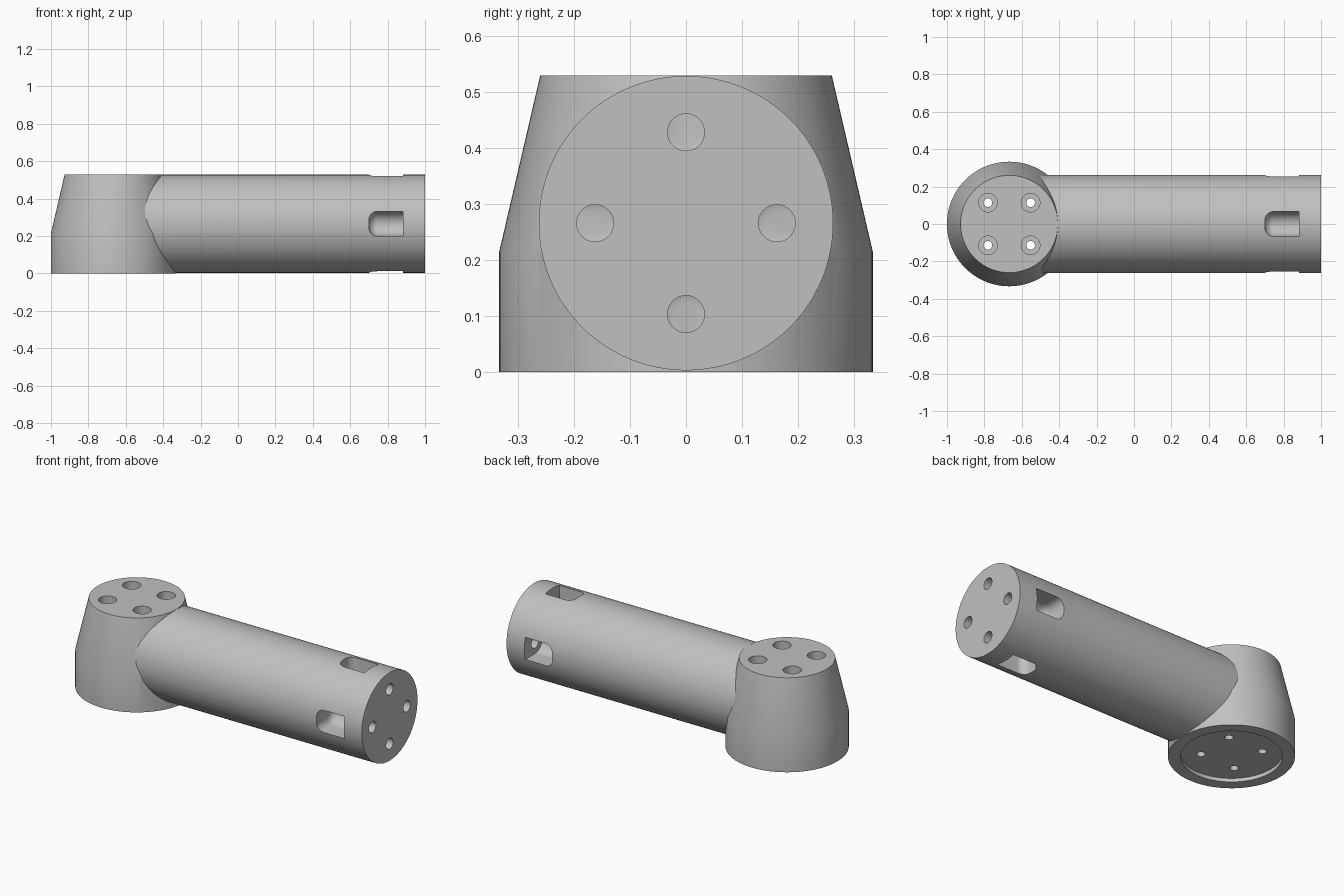
import bpy, bmesh
from math import radians, pi, sin, cos
from mathutils import Matrix

cube = bpy.data.objects.get("Cube")
if cube:
    bpy.data.objects.remove(cube, do_unlink=True)

HUB_X, HUB_R, HUB_TOP_R, HUB_H = -0.667, 0.333, 0.26, 0.529
TUBE_R, TUBE_Z, BOLT_R = 0.2625, 0.2655, 0.162

grey = bpy.data.materials.new("light_grey")
grey.use_nodes = True
colour = (0.53, 0.53, 0.53, 1)
grey.diffuse_color = colour
grey.node_tree.nodes["Principled BSDF"].inputs["Base Color"].default_value = colour


def add_object(name, bm):
    bmesh.ops.recalc_face_normals(bm, faces=bm.faces)
    mesh = bpy.data.meshes.new(name)
    bm.to_mesh(mesh)
    bm.free()
    mesh.materials.append(grey)
    obj = bpy.data.objects.new(name, mesh)
    bpy.context.collection.objects.link(obj)
    return obj


def lathe(name, profile, matrix, segments=64):
    """Closed solid from (radius, height) pairs, turned about local z."""
    bm = bmesh.new()
    rings = [[bm.verts.new((r * cos(2 * pi * i / segments), r * sin(2 * pi * i / segments), h))
              for i in range(segments)] for r, h in profile]
    for low, high in zip(rings, rings[1:]):
        for i in range(segments):
            j = (i + 1) % segments
            bm.faces.new((low[i], low[j], high[j], high[i]))
    bm.faces.new(rings[0])
    bm.faces.new(rings[-1])
    bm.transform(matrix)
    return add_object(name, bm)


def combine(target, tool, operation):
    tool.hide_render = True
    mod = target.modifiers.new(operation.lower(), 'BOOLEAN')
    mod.operation = operation
    mod.solver = 'EXACT'
    mod.object = tool
    bpy.context.view_layer.objects.active = target
    bpy.ops.object.modifier_apply(modifier=mod.name)
    bpy.data.objects.remove(tool, do_unlink=True)


def pocket(name, angle):
    """Round-bottomed pocket with a filleted inner end, swept outward."""
    r, start, end, fillet = 0.066, 0.70, 0.882, 0.045
    bm = bmesh.new()
    profile = [(r - fillet + fillet * sin(a), start + fillet * (1 - cos(a)))
               for a in (radians(15 * k) for k in range(7))] + [(r, end)]
    for reach in (BOLT_R, 0.4):
        for radius, x in profile:
            for i in range(32):
                t = 2 * pi * i / 32
                bm.verts.new((x, radius * cos(t), reach + radius * sin(t)))
    hull = bmesh.ops.convex_hull(bm, input=bm.verts)
    loose = {v for v in hull["geom_interior"] if isinstance(v, bmesh.types.BMVert)}
    bmesh.ops.delete(bm, geom=list(loose), context='VERTS')
    bm.transform(Matrix.Translation((0, 0, TUBE_Z)) @ Matrix.Rotation(angle, 4, 'X'))
    return add_object(name, bm)


# Tapered hub and the tube that joins it
hub_place = Matrix.Translation((HUB_X, 0, 0))
along_x = Matrix.Rotation(pi / 2, 4, 'Y')
link = lathe("arm_link", [(HUB_R, 0), (HUB_R, 0.215), (HUB_TOP_R, HUB_H)], hub_place, 128)
tube = lathe("tube", [(TUBE_R, HUB_X), (TUBE_R, 1)],
             Matrix.Translation((0, 0, TUBE_Z)) @ along_x, 128)
combine(link, tube, 'UNION')

# Shallow seat under the hub
combine(link, lathe("seat_cutter", [(0.267, -0.1), (0.267, 0.022)], hub_place, 96), 'DIFFERENCE')

# Four stepped bolt holes down through the hub
for sx in (-1, 1):
    for sy in (-1, 1):
        place = Matrix.Translation((HUB_X + sx * 0.114, sy * 0.114, 0))
        steps = [(0.023, -0.1), (0.023, 0.1), (0.05, 0.1), (0.05, 0.7)]
        combine(link, lathe("hub_bolt_cutter", steps, place, 32), 'DIFFERENCE')

# Four side pockets near the tube end, each with a bolt hole through the end face
for k in range(4):
    angle = k * pi / 2
    combine(link, pocket("pocket_cutter", angle), 'DIFFERENCE')
    place = Matrix.Translation((0, -sin(angle) * BOLT_R, TUBE_Z + cos(angle) * BOLT_R)) @ along_x
    combine(link, lathe("end_bolt_cutter", [(0.033, 0.86), (0.033, 1.1)], place, 32), 'DIFFERENCE')

bpy.ops.object.select_all(action='DESELECT')
link.select_set(True)
bpy.context.view_layer.objects.active = link
bpy.ops.object.shade_smooth_by_angle(angle=radians(25))
